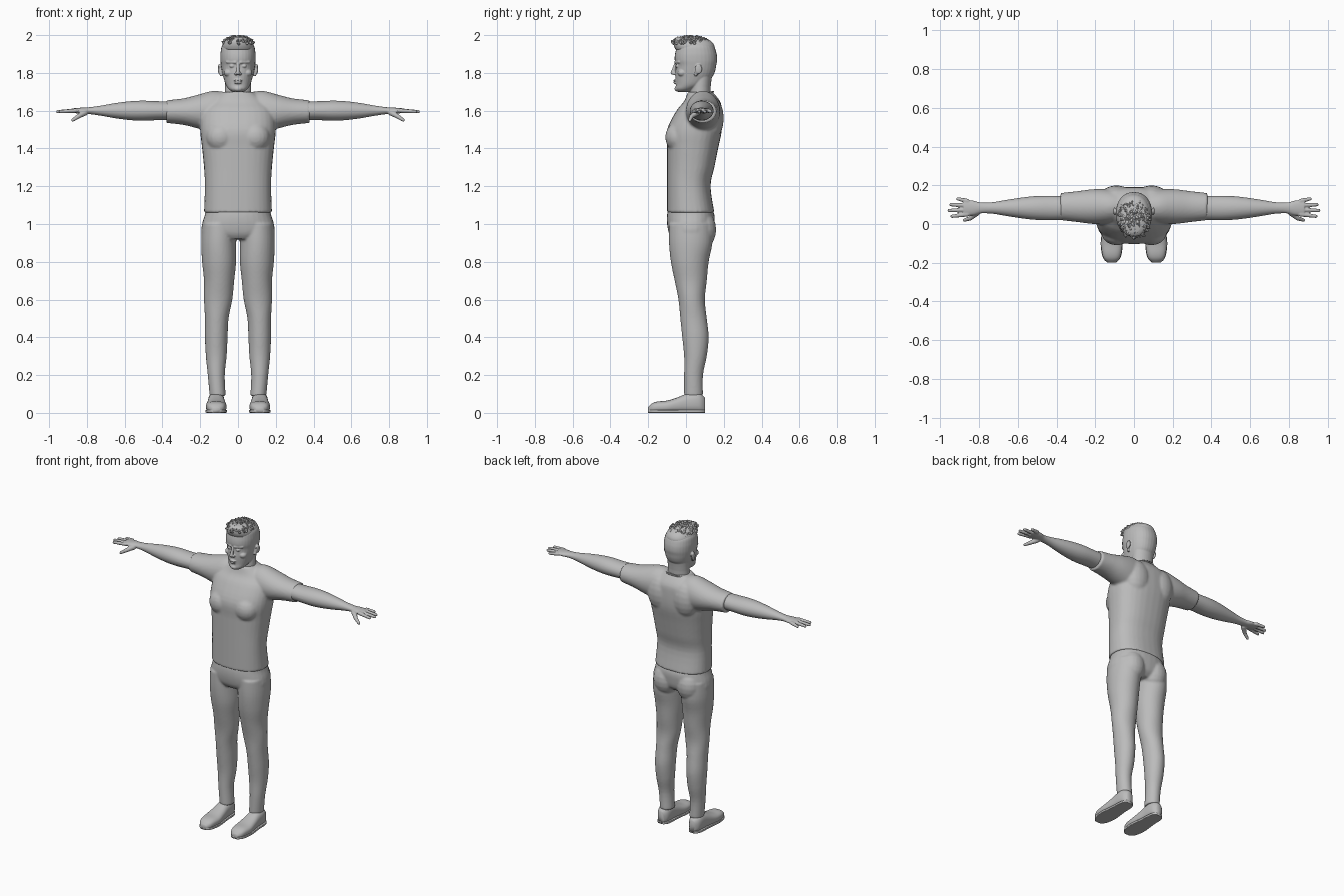
import bpy, bmesh, math, random
from mathutils import Matrix, Vector

cube = bpy.data.objects.get("Cube")
if cube:
    bpy.data.objects.remove(cube, do_unlink=True)

GREY = (.5, .5, .5, 1)
grey = bpy.data.materials.new("plain_grey")
grey.use_nodes = True
grey.diffuse_color = GREY
for node in grey.node_tree.nodes:
    if node.type == 'BSDF_PRINCIPLED':
        node.inputs["Base Color"].default_value = GREY


def blend_rings(before, start, end, after, t):
    """Smooth step between two rings, guided by their neighbours."""
    return [.5 * (2 * b + (c - a) * t + (2 * a - 5 * b + 4 * c - d) * t * t
                  + (3 * b - a - 3 * c + d) * t ** 3)
            for a, b, c, d in zip(before, start, end, after)]


def loft(bm, axis, rings, power=2, segments=32, steps=4):
    """Closed skin through rings of (position, a_min, a_max, b_min, b_max)."""
    padded = [rings[0], *rings, rings[-1]]
    path = [blend_rings(*padded[i:i + 4], step / steps)
            for i in range(len(rings) - 1) for step in range(steps)]
    path.append(rings[-1])
    loops = []
    for position, a_min, a_max, b_min, b_max in path:
        loop = []
        for k in range(segments):
            angle = math.tau * k / segments
            cos, sin = math.cos(angle), math.sin(angle)
            across = math.copysign(abs(cos) ** (2 / power), cos)
            along = math.copysign(abs(sin) ** (2 / power), sin)
            a = (a_min + a_max + (a_max - a_min) * across) / 2
            b = (b_min + b_max + (b_max - b_min) * along) / 2
            place = {'x': (position, a, b), 'y': (a, position, b), 'z': (a, b, position)}
            loop.append(bm.verts.new(place[axis]))
        loops.append(loop)
    for low, high in zip(loops, loops[1:]):
        for k in range(segments):
            after = (k + 1) % segments
            bm.faces.new((low[k], low[after], high[after], high[k]))
    bm.faces.new(loops[0])
    bm.faces.new(loops[-1])


def column(bm, rings, power=2):
    """Upright centred loft from rings of (height, half_width, front, back)."""
    loft(bm, 'z', [(z, -half, half, front, back) for z, half, front, back in rings], power)


def sideways(bm, y, z, rings):
    """Loft along x about a straight centre line, from (x, half_depth, half_height)."""
    loft(bm, 'x', [(x, y - depth, y + depth, z - height, z + height)
                   for x, depth, height in rings])


def ball(bm, centre, radii, segments=20):
    bmesh.ops.create_uvsphere(
        bm, u_segments=segments, v_segments=segments // 2, radius=1,
        matrix=Matrix.Translation(centre) @ Matrix.Diagonal((*radii, 1)))


def limb(bm, start, end, start_radius, end_radius, segments=10):
    """Tapered rod with rounded ends."""
    start, end = Vector(start), Vector(end)
    turn = (end - start).to_track_quat('Z', 'Y').to_matrix().to_4x4()
    bmesh.ops.create_cone(bm, cap_ends=True, segments=segments, radius1=start_radius,
                          radius2=end_radius, depth=(end - start).length,
                          matrix=Matrix.Translation((start + end) / 2) @ turn)
    ball(bm, start, [start_radius] * 3, segments)
    ball(bm, end, [end_radius] * 3, segments)


def mirror_x(bm, keep=True):
    geometry = bm.verts[:] + bm.edges[:] + bm.faces[:]
    if keep:
        geometry = bmesh.ops.duplicate(bm, geom=geometry)["geom"]
    for item in geometry:
        if isinstance(item, bmesh.types.BMVert):
            item.co.x = -item.co.x


def finish(name, bm, voxel=0):
    """Turn the parts into one object, fused into a smooth skin if voxel is set."""
    bmesh.ops.recalc_face_normals(bm, faces=bm.faces[:])
    for face in bm.faces:
        face.smooth = True
    mesh = bpy.data.meshes.new(name)
    bm.to_mesh(mesh)
    mesh.materials.append(grey)
    part = bpy.data.objects.new(name, mesh)
    bpy.context.collection.objects.link(part)
    if voxel:
        fuse = part.modifiers.new("fuse", 'REMESH')
        fuse.mode = 'VOXEL'
        fuse.voxel_size = voxel
        fuse.use_smooth_shade = True
        soften = part.modifiers.new("soften", 'SMOOTH')
        soften.factor = .5
        soften.iterations = 3


def pair(name, bm, voxel=0):
    finish("left_" + name, bm, voxel)
    mirror_x(bm, keep=False)
    finish("right_" + name, bm, voxel)


# Shirt: sleeves, chest and shoulder blades fused into the torso
bm = bmesh.new()
sideways(bm, .09, 1.595, [(.05, .08, .1), (.13, .09, .11), (.21, .09, .09),
                          (.29, .08, .07), (.38, .07, .06)])
ball(bm, (.09, -.04, 1.46), (.08, .07, .08))
ball(bm, (.09, .13, 1.56), (.09, .07, .12))
mirror_x(bm)
column(bm, [(1.06, .18, -.1, .15), (1.2, .175, -.1, .13), (1.3, .18, -.1, .15),
            (1.4, .19, -.1, .17), (1.5, .2, -.1, .19), (1.6, .19, -.05, .19),
            (1.65, .15, -.01, .18), (1.7, .08, .01, .14)], 2.4)
finish("shirt", bm, .008)

# Collar band around the neck, dipping at the front
bm = bmesh.new()
band = []
for k in range(32):
    angle = math.tau * k / 32
    rise = math.sin(angle)
    band.append((.08 * math.cos(angle), .074 + .07 * rise, 1.68 + .02 * rise))
for here, there in zip(band, band[1:] + band[:1]):
    limb(bm, here, there, .005, .005, 8)
finish("collar", bm)

# Trousers: legs and seat fused into the hips
bm = bmesh.new()
loft(bm, 'z', [(.09, .065, .15, -.01, .09), (.2, .07, .16, -.01, .09),
               (.3, .06, .17, -.01, .11), (.4, .055, .175, -.02, .12),
               (.5, .05, .175, -.03, .11), (.6, .03, .18, -.04, .1),
               (.7, .02, .18, -.06, .11), (.8, .01, .19, -.08, .12),
               (.9, .01, .195, -.09, .14), (1, .01, .19, -.09, .14)])
ball(bm, (.085, .085, .97), (.08, .075, .1))
mirror_x(bm)
column(bm, [(.92, .13, -.07, .11), (.95, .19, -.09, .14), (1, .19, -.1, .15),
            (1.05, .175, -.1, .15), (1.1, .165, -.09, .13)], 2.3)
finish("trousers", bm, .007)

# Arms with palm, fingers and thumb
bm = bmesh.new()
sideways(bm, .083, 1.6, [(.34, .06, .05), (.42, .063, .05), (.5, .062, .053),
                         (.57, .055, .05), (.65, .043, .04), (.73, .03, .026),
                         (.79, .028, .018), (.83, .038, .016), (.88, .04, .012)])
for k, reach in enumerate((.94, .955, .945, .91)):
    limb(bm, (.86, .05 + .023 * k, 1.6), (reach, .04 + .03 * k, 1.595), .012, .009)
limb(bm, (.81, .06, 1.59), (.845, .03, 1.57), .017, .012)
limb(bm, (.845, .03, 1.57), (.875, .02, 1.55), .012, .009)
pair("arm", bm, .004)

# Shoes from (y, half_width, height), and the soles below them
FOOT = .115
SHOE = [(-.2, .02, .03), (-.18, .04, .05), (-.15, .05, .06), (-.1, .055, .065),
        (-.05, .05, .08), (0, .045, .1), (.05, .043, .11), (.08, .036, .1), (.1, .02, .08)]
for name, swell, power in (("shoe", 0, 2.5), ("sole", .002, 7)):
    bm = bmesh.new()
    loft(bm, 'y', [(y, FOOT - half - swell, FOOT + half + swell, 0, .016 if swell else top)
                   for y, half, top in SHOE], power)
    pair(name, bm)

# Head: brows, eyes, cheeks, ears and nostrils on both sides
bm = bmesh.new()
limb(bm, (.014, -.055, 1.856), (.058, -.036, 1.858), .008, .007)
ball(bm, (.032, -.045, 1.836), (.014, .011, .008))
ball(bm, (.05, -.02, 1.8), (.025, .025, .02))
limb(bm, (.094, .066, 1.835), (.089, .052, 1.79), .013, .009)
ball(bm, (.1, .066, 1.82), (.007, .02, .026))
ball(bm, (.011, -.062, 1.796), (.009, .01, .008))
mirror_x(bm)
# Neck and skull
column(bm, [(1.62, .08, .01, .15), (1.7, .07, .02, .13), (1.8, .07, .03, .14)])
column(bm, [(1.7, .03, -.045, .02), (1.715, .05, -.055, .05), (1.74, .066, -.053, .1),
            (1.78, .078, -.055, .14), (1.81, .085, -.054, .154), (1.84, .09, -.052, .16),
            (1.87, .093, -.06, .165), (1.91, .092, -.056, .16), (1.95, .08, -.04, .14),
            (1.98, .03, .01, .08)], 2.2)
# Nose, lips and chin
limb(bm, (0, -.056, 1.846), (0, -.071, 1.8), .007, .011)
for height, width in ((1.76, .024), (1.748, .02)):
    ball(bm, (0, -.056, height), (width, .011, .006))
ball(bm, (0, -.045, 1.716), (.024, .016, .015))
finish("head", bm, .0035)

# Hair: short cap with swept tufts
random.seed(4)
bm = bmesh.new()
column(bm, [(1.925, .084, -.056, .153), (1.945, .083, -.064, .15),
            (1.965, .074, -.066, .136), (1.98, .06, -.06, .11), (1.99, .035, -.045, .07)], 2.2)
for _ in range(170):
    angle, spread = random.uniform(0, math.tau), math.sqrt(random.random())
    side, back = math.cos(angle) * spread, math.sin(angle) * spread
    dome = math.sqrt(1 - spread * spread)
    root = Vector((.074 * side, .036 + .094 * back, 1.945 + .04 * dome))
    lean = Vector((side + random.uniform(-.5, .5), back - .5, random.uniform(.2, .8)))
    limb(bm, root, root + lean.normalized() * (.018 - .01 * back), .01, .004, 8)
for vert in bm.verts:
    vert.co.z = min(vert.co.z, 2)
    vert.co.y = max(vert.co.y, -.08)
finish("hair", bm)
